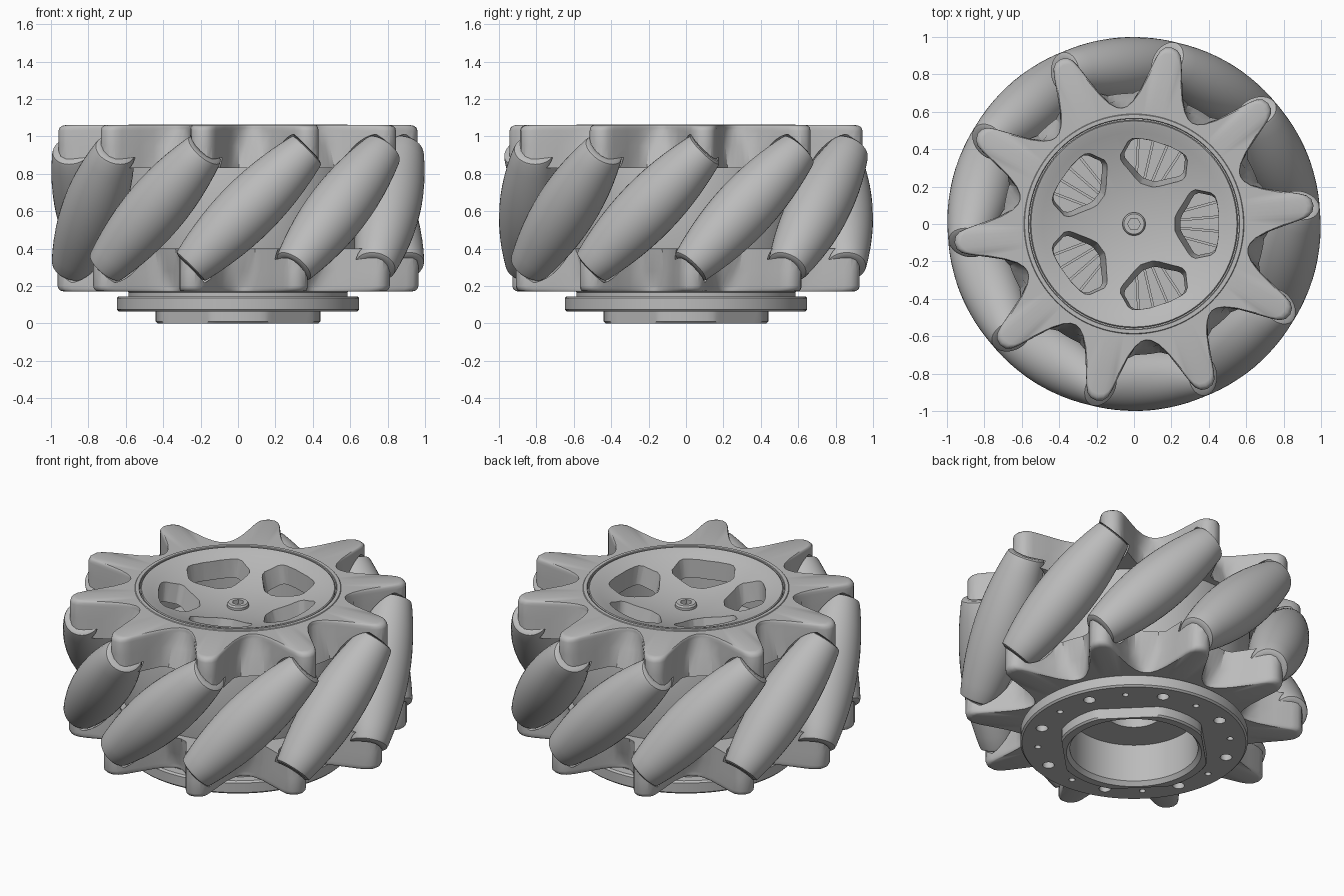
import bpy, bmesh, math
from mathutils import Matrix, Vector

cube = bpy.data.objects.get("Cube")
if cube:
    bpy.data.objects.remove(cube)

COUNT = 10              # rollers and arms per plate
PITCH = 2 * math.pi / COUNT
MID_Z = 0.615           # middle of the wheel
AXLE_R = 0.835          # distance of roller axles from the hub axis
FIRST = math.radians(-86)

grey = bpy.data.materials.new("plain_grey")
grey.use_nodes = True
grey.diffuse_color = (0.5, 0.5, 0.5, 1)
bsdf = next(n for n in grey.node_tree.nodes if n.type == 'BSDF_PRINCIPLED')
bsdf.inputs["Base Color"].default_value = (0.5, 0.5, 0.5, 1)
bsdf.inputs["Roughness"].default_value = 0.6


def make(name, bm):
    bmesh.ops.remove_doubles(bm, verts=bm.verts, dist=1e-5)
    bmesh.ops.recalc_face_normals(bm, faces=bm.faces)
    mesh = bpy.data.meshes.new(name)
    bm.to_mesh(mesh)
    bm.free()
    mesh.materials.append(grey)
    ob = bpy.data.objects.new(name, mesh)
    bpy.context.collection.objects.link(ob)
    return ob


def bridge(bm, rings, close=False):
    """Join equal rings of points with quads."""
    rows = [[bm.verts.new(p) for p in ring] for ring in rings]
    pairs = list(zip(rows, rows[1:])) + ([(rows[-1], rows[0])] if close else [])
    for a, b in pairs:
        for i in range(len(a)):
            j = (i + 1) % len(a)
            bm.faces.new((a[i], a[j], b[j], b[i]))
    return rows


def circle(r, z, segs):
    return [Vector((r * math.cos(2 * math.pi * i / segs),
                    r * math.sin(2 * math.pi * i / segs), z)) for i in range(segs)]


def lathe(bm, profile, segs=96, matrix=Matrix()):
    rings = [[matrix @ p for p in circle(max(r, 1e-7), z, segs)] for r, z in profile]
    bridge(bm, rings)
    bmesh.ops.remove_doubles(bm, verts=bm.verts, dist=1e-6)


def cut(ob, cutter):
    cutter.hide_render = True
    mod = ob.modifiers.new("cut", 'BOOLEAN')
    mod.operation, mod.solver, mod.object = 'DIFFERENCE', 'EXACT', cutter
    graph = bpy.context.evaluated_depsgraph_get()
    mesh = bpy.data.meshes.new_from_object(ob.evaluated_get(graph))
    ob.modifiers.clear()
    ob.data = mesh


def smooth(ob, angle=35):
    bpy.ops.object.select_all(action='DESELECT')
    ob.select_set(True)
    bpy.context.view_layer.objects.active = ob
    bpy.ops.object.shade_smooth_by_angle(angle=math.radians(angle))


def roller_matrix(k):
    """Place a z-aligned roller on the rim, leaning 45 degrees."""
    a = FIRST + k * PITCH
    spot = Matrix.Translation((AXLE_R * math.cos(a), AXLE_R * math.sin(a), MID_Z))
    return spot @ Matrix.Rotation(a, 4, 'Z') @ Matrix.Rotation(-math.pi / 4, 4, 'X')


def barrel(half, grow=0.0, steps=12):
    pts = []
    for i in range(steps + 1):
        s = half * (2 * i / steps - 1)
        pts.append((1 + grow - math.sqrt(AXLE_R ** 2 + s * s / 2), s))
    return pts


# Rollers: barrels with rounded rims and closed ends
body = barrel(0.425)
rim = body[-1][0]
end = [(rim - 0.006, 0.44), (rim - 0.022, 0.447), (rim - 0.04, 0.445), (0, 0.445)]
profile = [(r, -s) for r, s in reversed(end)] + body + end
for k in range(COUNT):
    bm = bmesh.new()
    lathe(bm, profile, 40, roller_matrix(k))
    smooth(make(f"roller_{k + 1}", bm))

# Clearance shapes that hollow the arms around the rollers
bm = bmesh.new()
clearance = barrel(0.45, 0.008)
for k in range(COUNT):
    lathe(bm, [(0, -0.45)] + clearance + [(0, 0.45)], 40, roller_matrix(k))
roller_cutter = make("roller_clearance", bm)

# Star plates: one arm outline repeated around the hub
half_arm = [(0, 0.965), (2, 0.957), (3.4, 0.935), (4.4, 0.9), (6.8, 0.8),
            (9.3, 0.72), (12.5, 0.66), (15.5, 0.632), (18, 0.625)]
arm = [(-d, r) for d, r in reversed(half_arm[1:])] + half_arm[:-1]
tip = FIRST + math.radians(20)
outline = [(tip + k * PITCH + math.radians(d), r) for k in range(COUNT) for d, r in arm]


def star_ring(z, reach=1.0, least=0.0):
    """Arm outline; reach shortens the arms, least fills the valleys between them."""
    return [Vector((math.cos(a), math.sin(a), 0)) * max(least, 0.6 + (r - 0.6) * reach)
            + Vector((0, 0, z)) for a, r in outline]


def inner_ring(z):
    return [Vector((0.57 * math.cos(a), 0.57 * math.sin(a), z)) for a, r in outline]


flip_axis = Vector((math.cos(FIRST), math.sin(FIRST), 0))
flip = (Matrix.Translation((0, 0, MID_Z)) @ Matrix.Rotation(math.pi, 4, flip_axis)
        @ Matrix.Translation((0, 0, -MID_Z)))
for name, matrix in (("upper_star_plate", Matrix()), ("lower_star_plate", flip)):
    bm = bmesh.new()
    bridge(bm, [star_ring(0.83, 1, 0.7), star_ring(0.95, 1, 0.665),
                star_ring(1.03), star_ring(1.046, 0.985),
                star_ring(1.056, 0.95), star_ring(1.06, 0.9),
                inner_ring(1.06), inner_ring(0.83)], close=True)
    bm.transform(matrix)
    plate = make(name, bm)
    cut(plate, roller_cutter)
    smooth(plate)

# Hub: drum, mounting flange and stepped bore
bm = bmesh.new()
lathe(bm, [(0, 0.6), (0.16, 0.6), (0.16, 0.26), (0.365, 0.26), (0.365, 0.065),
           (0.638, 0.065), (0.648, 0.075), (0.648, 0.135), (0.638, 0.145),
           (0.585, 0.145), (0.585, 0.165), (0.605, 0.19), (0.66, 0.36),
           (0.66, 0.87), (0.605, 1.04), (0.585, 1.064),
           (0.565, 1.064), (0.562, 1.06), (0.562, 1.03), (0.53, 1.03),
           (0.53, 0.75), (0, 0.75)])
hub = make("hub_drum", bm)

# Bolt holes, alternating small and large
bm = bmesh.new()
for k in range(16):
    a = 2 * math.pi * k / 16
    r = 0.034 if k % 2 else 0.018
    lathe(bm, [(0, 0.02), (r, 0.02), (r, 0.13), (0, 0.13)], 20,
          Matrix.Translation((0.55 * math.cos(a), 0.55 * math.sin(a), 0)))
holes = make("bolt_hole_cutter", bm)
cut(hub, holes)
smooth(hub)

# Mounting boss: a ring with four flats
bm = bmesh.new()
rings = [circle(r, z, 96) for r, z in
         ((0.365, 0.08), (0.365, 0.025), (0.385, 0), (0.43, 0), (0.44, 0.01), (0.44, 0.08))]
bridge(bm, rings, close=True)
for v in bm.verts:
    for k in range(4):
        a = math.pi / 4 + k * math.pi / 2
        d = Vector((math.cos(a), math.sin(a), 0))
        over = v.co.dot(d) - 0.4
        if over > 0:
            v.co -= d * over
smooth(make("mounting_boss", bm), 25)

# Dished cover with five windows
bm = bmesh.new()
lathe(bm, [(0, 0.945), (0.1, 0.948), (0.2, 0.96), (0.3, 0.98), (0.4, 1.008),
           (0.49, 1.04), (0.535, 1.058), (0.55, 1.062), (0.555, 1.058),
           (0.555, 1.01), (0.5, 0.93), (0.3, 0.85), (0, 0.83)])
cover = make("dished_cover", bm)

window_half = [(0.2, 0.035), (0.217, 0.068), (0.28, 0.158), (0.298, 0.178),
               (0.325, 0.188), (0.41, 0.168), (0.432, 0.15), (0.443, 0.12), (0.453, 0.055)]
window = window_half + [(x, -y) for x, y in reversed(window_half)]
bm = bmesh.new()
for k in range(5):
    turn = Matrix.Rotation(k * 2 * math.pi / 5, 4, 'Z')
    low = [turn @ Vector((0.45 + (x - 0.45) * 0.75, y * 0.82, 0.8)) for x, y in window]
    high = [turn @ Vector((x, y, 1.03)) for x, y in window]
    for row in bridge(bm, [low, high]):
        bm.faces.new(row)
window_cutter = make("window_cutter", bm)
cut(cover, window_cutter)
smooth(cover)

# Thin cooling ribs below the windows
bm = bmesh.new()
for k in range(5):
    for d in (-15, -5, 5, 15):
        turn = Matrix.Rotation(math.radians(72 * k + d), 4, 'Z')
        bmesh.ops.create_cube(bm, size=1, matrix=turn @ Matrix.Translation((0.36, 0, 0.775))
                              @ Matrix.Diagonal((0.24, 0.014, 0.07, 1)))
make("cooling_ribs", bm)

# Centre screw with hexagonal socket
bm = bmesh.new()
lathe(bm, [(0, 0.9), (0.062, 0.9), (0.062, 0.962), (0.054, 0.972), (0, 0.972)], 40)
screw = make("centre_screw", bm)
bm = bmesh.new()
lathe(bm, [(0, 0.94), (0.034, 0.94), (0.034, 1), (0, 1)], 6)
socket = make("socket_cutter", bm)
cut(screw, socket)
smooth(screw)

for helper in (roller_cutter, holes, window_cutter, socket):
    bpy.data.objects.remove(helper)
